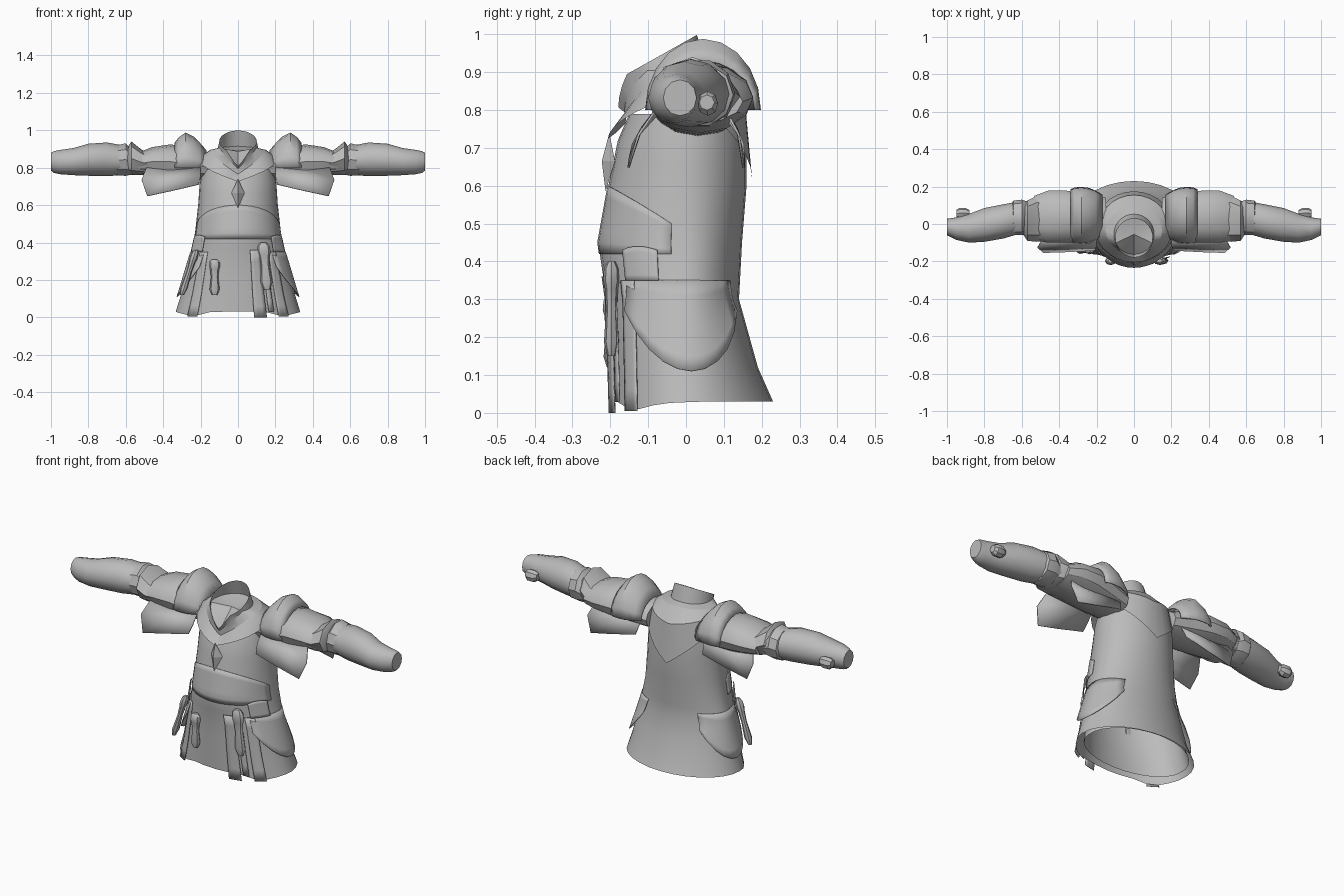
import bpy, bmesh
from math import sin, cos, pi

if "Cube" in bpy.data.objects:
    bpy.data.objects.remove(bpy.data.objects["Cube"])

GREY = (0.5, 0.5, 0.5, 1)
mat = bpy.data.materials.new("plain grey")
mat.use_nodes = True
mat.diffuse_color = GREY
mat.node_tree.nodes["Principled BSDF"].inputs["Base Color"].default_value = GREY


def build(name, verts, faces, mirror=False, thick=0, angle=0.6):
    mesh = bpy.data.meshes.new(name)
    bm = bmesh.new()
    vs = [bm.verts.new(v) for v in verts]
    for f in faces:
        bm.faces.new([vs[i] for i in f])
    bmesh.ops.recalc_face_normals(bm, faces=bm.faces)
    bm.to_mesh(mesh)
    bm.free()
    mesh.materials.append(mat)
    ob = bpy.data.objects.new(name, mesh)
    bpy.context.collection.objects.link(ob)
    bpy.ops.object.select_all(action='DESELECT')
    ob.select_set(True)
    bpy.context.view_layer.objects.active = ob
    bpy.ops.object.shade_smooth_by_angle(angle=angle)
    if thick:
        mod = ob.modifiers.new("thickness", 'SOLIDIFY')
        mod.thickness = thick
        mod.offset = 0
    if mirror:
        mod = ob.modifiers.new("mirror", 'MIRROR')
        mod.use_mirror_merge = False


def skin(name, rings, closed=True, caps=(), **kw):
    """Join equal rings of points; caps lists rings to close with a fan."""
    n = len(rings[0])
    verts = [p for r in rings for p in r]
    faces = []
    for k in range(len(rings) - 1):
        for i in range(n if closed else n - 1):
            j = (i + 1) % n
            faces.append((k*n + i, k*n + j, k*n + n + j, k*n + n + i))
    for c in caps:
        start = (c % len(rings)) * n
        ring = verts[start:start + n]
        verts.append(tuple(sum(p[a] for p in ring) / n for a in range(3)))
        faces += [(start + i, start + (i + 1) % n, len(verts) - 1) for i in range(n)]
    build(name, verts, faces, **kw)


def tube(name, sections, n=12, **kw):
    """Sleeve along x; sections are x, y low, y high, z low, z high."""
    rings = [[(x, (a + b)/2 + (b - a)/2*cos(2*pi*i/n), (c + d)/2 + (d - c)/2*sin(2*pi*i/n))
              for i in range(n)] for x, a, b, c, d in sections]
    skin(name, rings, caps=(0, -1), mirror=True, **kw)


# Tunic body profile: height, half width, front y, back y
BODY = [(0.02, .333, -.2, .23), (0.12, .305, -.203, .19), (0.3, .265, -.21, .14),
        (0.45, .23, -.232, .148), (0.6, .213, -.205, .16),
        (0.72, .205, -.18, .16), (0.79, .193, -.15, .155)]


def body_point(t, z, off=0.0):
    lo, hi = BODY[0], BODY[1]
    for k in range(len(BODY) - 1):
        if z >= BODY[k][0]:
            lo, hi = BODY[k], BODY[k + 1]
    f = (z - lo[0]) / (hi[0] - lo[0])
    w, front, back = (lo[i] + (hi[i] - lo[i])*f for i in (1, 2, 3))
    depth = -front if cos(t) > 0 else back
    return ((w + off)*sin(t), -(depth + off)*cos(t), z)


def patch(name, t0, t1, low, high, off=.008, low_arc=0, high_arc=0, flare=0, cols=10, rows=6, mirror=False):
    """Thin plate that follows the body; arcs bend its lower and upper edge."""
    rings = []
    for r in range(rows + 1):
        f = r / rows
        ring = []
        for c in range(cols + 1):
            u = 2*c/cols - 1
            z0, z1 = low + low_arc*u*u, high + high_arc*u*u
            ring.append(body_point(t0 + (t1 - t0)*c/cols, z0 + (z1 - z0)*f, off + flare*(1 - f)))
        rings.append(ring)
    skin(name, rings, closed=False, mirror=mirror, thick=.003)


# Body and skirt, open at the hem, lowest beside the front panel
N = 28
angles = [2*pi*i/N for i in range(N)]
heights = [.02, .12, .21, .3, .375, .45, .525, .6, .66, .72, .79]
rings = [[body_point(t, z) for t in angles] for z in heights]
rings[0] = [(x, y, .03 - .025*max(0, 1 - abs(abs(x) - .24)/.1)*(y < 0)) for x, y, z in rings[0]]
skin("tunic_body", rings)

# Inner skirt, narrower at the front and sides
skin("inner_skirt", [[body_point(t, z, -.004 - .034*(.3 - z)/.27*min(1, 1 + cos(t)))
                      for t in angles] for z in (.035, .12, .21, .3)])


def neck_ring(w, y, d, front, rise, reach, back, back_from=1.8):
    """Ring round the neck with a V at the front and a raised or lowered back."""
    ring = []
    for t in angles:
        a = min(t, 2*pi - t)
        z = front + rise*min(1, a/reach) + back*max(0, (a - back_from)/(pi - back_from))
        ring.append((w*sin(t), y - d*cos(t), z))
    return ring


# Collar that rises to the back, gorget with a pointed back, and neck lining
foot = neck_ring(.15, -.035, .125, .765, .13, 1.3, .01)
mid = neck_ring(.185, -.015, .17, .74, .13, 1.3, -.04)
edge = neck_ring(.208, -.015, .19, .725, .1, 1.3, -.21)
throat = neck_ring(.108, -.055, .108, .795, .11, 1.1, .01)
top = [(x, y, z + .112*(y + .165)/.2)
       for x, y, z in neck_ring(.1, -.075, .104, .815, .075, .65, 0)]
skin("collar", [foot, throat, top])
skin("gorget", [edge, mid, foot])
skin("neck_lining", [throat], caps=(0,), angle=.2)

# Belly plate lying flush under the breast
patch("belly_plate", -1.4, 1.4, .42, .6, off=.001, high_arc=-.1, cols=16)

# Faceted chest gem
y = body_point(0, .66)[1]
build("chest_gem", [(0, y - .01, .74), (.035, y + .005, .665), (0, y - .02, .585),
                    (-.035, y + .005, .665), (0, y - .03, .665)],
      [(0, 1, 4), (1, 2, 4), (2, 3, 4), (3, 0, 4)], angle=.1)

# Hip tassets, belt pockets and hanging straps
patch("hip_tasset", .78, 2.5, .11, .35, low_arc=.16, off=.001, flare=.019, mirror=True)
patch("hip_pocket", .8, 1.25, .35, .44, off=.012, high_arc=-.01, mirror=True)
patch("front_skirt_flap", .68, .9, .005, .35, off=.004, flare=.004, cols=4, mirror=True)
patch("long_strap", .25, .46, 0, .36, off=.01, cols=3)
patch("narrow_strap", .5, .6, .03, .37, off=.012, cols=2)


def pouch(name, x, y, low, high, w, lean):
    shape = [(0, .5), (.15, .9), (.5, .65), (.72, .8), (.8, 1), (.93, .9), (1, .45)]
    rings = [[(x + lean*(1 - f) + w*s*cos(pi*i/4), y + .022*s*sin(pi*i/4), low + (high - low)*f)
              for i in range(8)] for f, s in shape]
    skin(name, rings, caps=(0, -1))


pouch("left_pouch", .135, -.197, .15, .4, .036, .02)
pouch("right_pouch", -.125, -.198, .12, .31, .03, 0)
pouch("right_sheath", -.225, -.14, .12, .36, .022, -.075)

# Domed shoulder caps, open below: x, half depth, height
CAP = [(.17, .11, .09), (.205, .13, .13), (.24, .145, .165),
       (.28, .15, .185), (.315, .148, .16), (.338, .138, .13)]
skin("shoulder_cap", [[(x, .045 + d*cos(pi*i/10), .8 + h*sin(pi*i/10)) for i in range(11)]
                      for x, d, h in CAP], closed=False, mirror=True, thick=.006)

# Sleeves, elbow pieces and buckles
tube("upper_sleeve", [(.15, -.08, .14, .73, .87), (.28, -.095, .165, .735, .91),
                      (.36, -.1, .178, .74, .925),
                      (.46, -.1, .178, .755, .91), (.535, -.085, .15, .765, .88)])
tube("elbow_cuff", [(.47, -.09, .15, .765, .87), (.52, -.095, .15, .76, .9),
                    (.57, -.09, .125, .76, .94), (.59, -.06, .11, .77, .91)], n=8)
tube("elbow_band", [(.57, -.055, .12, .76, .9), (.6, -.06, .13, .752, .935),
                    (.645, -.06, .125, .755, .925), (.655, -.05, .11, .77, .9)], n=10)
tube("forearm_sleeve", [(.54, -.05, .12, .77, .9), (.62, -.055, .12, .76, .92),
                        (.7, -.078, .105, .755, .935), (.8, -.095, .085, .757, .928),
                        (.88, -.1, .055, .76, .905), (.95, -.085, .035, .765, .895),
                        (.985, -.068, .03, .772, .888), (1, -.06, .028, .785, .88)])
tube("wrist_buckle", [(.88, .035, .075, .8, .84), (.9, .03, .085, .785, .85),
                      (.935, .03, .085, .785, .85), (.95, .035, .075, .8, .84)], n=8)

# Draped short sleeve panels leaning away from the arm in front and behind
for name, s, shift in (("front_sleeve_flap", -1, 0), ("back_sleeve_flap", 1, .025)):
    rows = [[(.2, .08, .8), (.36, .075, .79), (.49, .08, .8)],
            [(.2, .115, .755), (.36, .12, .745), (.515, .125, .735)],
            [(.21, .14, .71), (.36, .148, .675), (.485, .152, .648)]]
    rings = [[(x, s*(d + shift*(z - .65)/.15), z) for x, d, z in row] for row in rows]
    skin(name, rings, closed=False, mirror=True, thick=.006)
